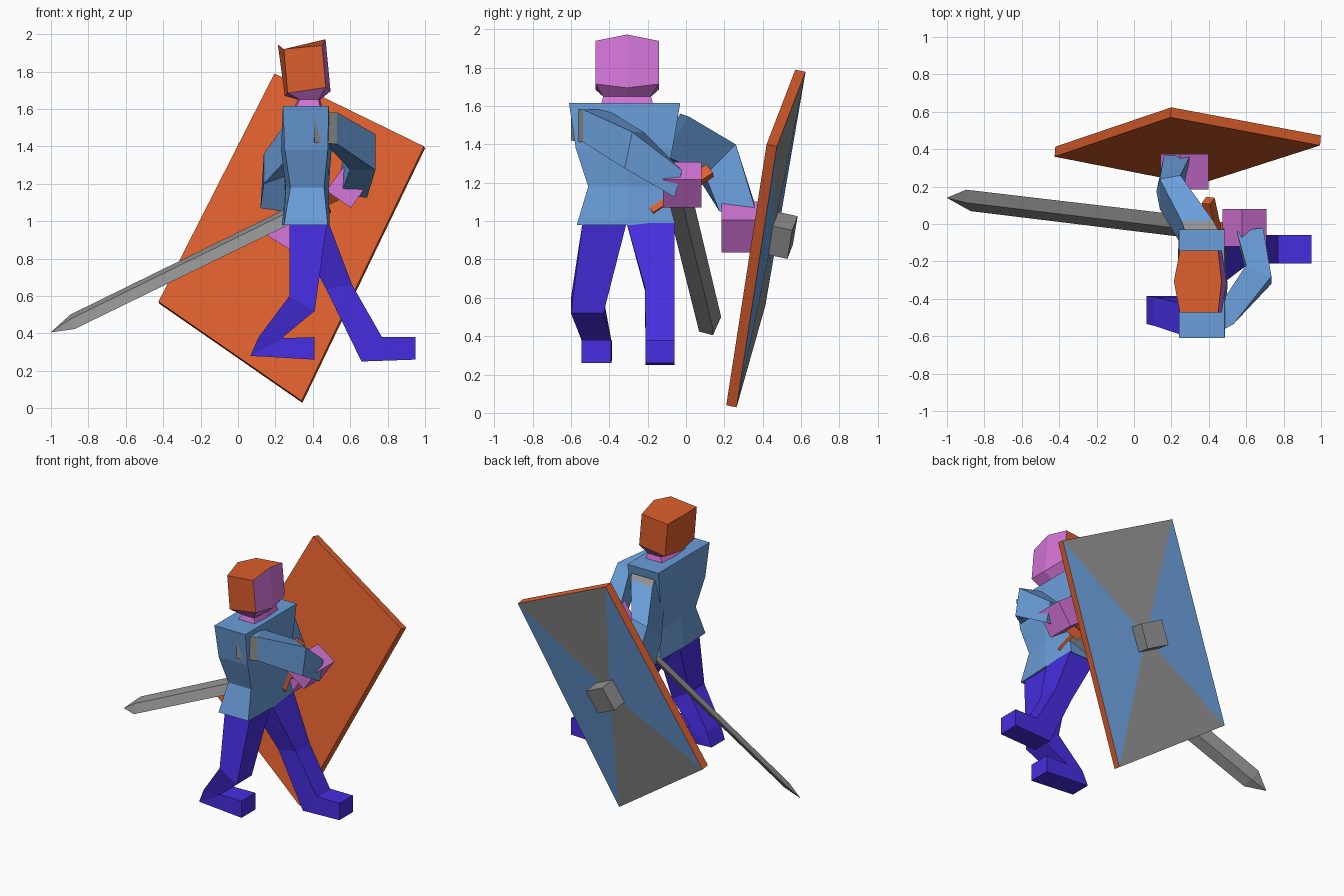
import bpy, bmesh, math
from mathutils import Vector as V, Matrix

if "Cube" in bpy.data.objects:
    bpy.data.objects.remove(bpy.data.objects["Cube"])


def material(name, color):
    m = bpy.data.materials.new(name)
    m.diffuse_color = (*color, 1)
    m.use_nodes = True
    m.node_tree.nodes["Principled BSDF"].inputs["Base Color"].default_value = m.diffuse_color
    return m


ORANGE = material("orange", (0.72, 0.114, 0.026))
BLUE = material("cloth_blue", (0.144, 0.342, 0.70))
VIOLET = material("trouser_violet", (0.061, 0.027, 0.74))
PINK = material("skin_pink", (0.67, 0.18, 0.70))
GREY = material("steel_grey", (0.28, 0.28, 0.28))


def finish(name, bm, mats):
    bmesh.ops.recalc_face_normals(bm, faces=bm.faces[:])
    me = bpy.data.meshes.new(name)
    bm.to_mesh(me)
    bm.free()
    for m in mats:
        me.materials.append(m)
    ob = bpy.data.objects.new(name, me)
    bpy.context.collection.objects.link(ob)
    return ob


def loft(name, rings, mats):
    """Skin a list of equal-length rings; side k of segment i is face i*n+k."""
    bm = bmesh.new()
    vs = [[bm.verts.new(p) for p in r] for r in rings]
    n = len(rings[0])
    for a, b in zip(vs, vs[1:]):
        for k in range(n):
            j = (k + 1) % n
            bm.faces.new((a[k], a[j], b[j], b[k]))
    bm.faces.new(vs[0])
    bm.faces.new(vs[-1])
    return finish(name, bm, mats)


def frame(c, s, u):
    """Four corners around c with half vectors s and u."""
    c, s, u = V(c), V(s), V(u)
    return [c - s - u, c + s - u, c + s + u, c - s + u]


def box(name, c, half, axes, mat):
    x, y, z = (V(a).normalized() * h for a, h in zip(axes, half))
    return loft(name, [frame(V(c) - z, x, y), frame(V(c) + z, x, y)], [mat])


def tilted(deg, axis="Y"):
    return Matrix.Rotation(math.radians(deg), 3, axis).transposed()


# Torso: six-sided tunic with a slight centre ridge front and back
def tunic_ring(z, x0, x1, y0, y1, bulge):
    ym = (y0 + y1) / 2
    return [(x0, y0, z), (x1, y0, z), (x1 + bulge, ym, z),
            (x1, y1, z), (x0, y1, z), (x0 - bulge, ym, z)]


loft("torso", [tunic_ring(1.615, .24, .485, -.61, -.03, 0),
               tunic_ring(1.38, .25, .48, -.575, -.07, .02),
               tunic_ring(1.18, .28, .46, -.51, -.11, .025),
               tunic_ring(.98, .245, .48, -.57, -.055, .01)], [BLUE])


# Head: six-sided, hair everywhere except the face, jaw and neck
def head_ring(back, side_back, side_front, front, w):
    y = -.307
    sides = lambda s: [(side_back[0], y + s * w, side_back[1]),
                       (side_front[0], y + s * w, side_front[1])]
    return ([(back[0], y, back[1])] + sides(-1) + [(front[0], y, front[1])]
            + sides(1)[::-1])


head = loft("head", [
    head_ring((.30, 1.61), (.31, 1.61), (.44, 1.61), (.45, 1.61), .135),
    head_ring((.32, 1.65), (.33, 1.65), (.43, 1.65), (.44, 1.65), .125),
    head_ring((.25, 1.67), (.265, 1.685), (.47, 1.715), (.495, 1.695), .165),
    head_ring((.213, 1.945), (.245, 1.92), (.45, 1.94), (.468, 1.973), .165),
], [PINK, ORANGE])
for f in head.data.polygons:
    if f.center.z > 1.75 and (f.normal.x < .5 or f.normal.z > .7):
        f.material_index = 1


# Legs: each ring is a back point and a front point across a y span
def leg(name, rows):
    loft(name, [[(xb, y0, zb), (xf, y0, zf), (xf, y1, zf), (xb, y1, zb)]
                for xb, zb, xf, zf, y0, y1 in rows], [VIOLET])


leg("rear_leg", [(.275, .99, .475, .99, -.54, -.31),
                 (.275, .60, .41, .52, -.60, -.43),
                 (.11, .38, .24, .38, -.545, -.39),
                 (.067, .28, .25, .375, -.535, -.385),
                 (.41, .26, .41, .38, -.545, -.39)])
leg("forward_leg", [(.28, .99, .485, .99, -.31, -.06),
                    (.47, .64, .61, .66, -.215, -.06),
                    (.66, .25, .77, .38, -.21, -.06),
                    (.95, .26, .95, .38, -.21, -.06)])

# Arms with a grey shoulder patch on the outer side
sword_arm = loft("sword_arm", [
    frame((.395, -.50, 1.50), (.015, -.10, 0), (0, 0, .08)),
    frame((.50, -.477, 1.497), (.03, -.06, 0), (0, 0, .085)),
    frame((.667, -.27, 1.37), (.068, -.03, 0), (0, .02, .095)),
    frame((.62, -.05, 1.205), (.07, .01, -.01), (0, .02, .07))], [BLUE, GREY])
sword_arm.data.polygons[1].material_index = 1

shield_arm = loft("shield_arm", [
    frame((.36, -.09, 1.46), (.09, 0, 0), (0, .06, .10)),
    frame((.34, -.05, 1.435), (.085, 0, .01), (0, .065, .10)),
    frame((.193, .17, 1.30), (.055, .01, .02), (0, .08, .08)),
    frame((.21, .27, 1.06), (.07, 0, -.01), (.02, .095, 0))], [BLUE, GREY])
shield_arm.data.polygons[2].material_index = 1

# Hands
box("sword_hand", (.59, -.02, 1.19), (.08, .10, .09), tilted(35), PINK)
box("shield_hand", (.27, .28, .97), (.09, .095, .10), tilted(32), PINK)

# Sword: diamond blade, crossguard and grip
along = V((-1.25, .15, -.615)).normalized()
wide = V((-.026, .12, .08)).normalized()
flat = along.cross(wide).normalized()


def blade_ring(c, w, t):
    return [V(c) + wide * w, V(c) + flat * t, V(c) - wide * w, V(c) - flat * t]


loft("blade", [blade_ring((.46, -.035, 1.12), .074, .024),
               blade_ring((-.885, .126, .462), .07, .022),
               blade_ring((-1, .14, .406), .001, .001)], [GREY])
box("crossguard", (.43, -.03, 1.16), (.19, .03, .025), (wide, flat, along), ORANGE)
box("grip", (.54, -.04, 1.16), (.03, .03, .12), (wide, flat, along), ORANGE)

# Shield: orange slab, back split into grey ends and blue sides around a boss
front = [V(p) for p in ((.195, .57, 1.79), (.995, .42, 1.40),
                        (.34, .21, .04), (-.425, .36, .57))]
normal = (front[1] - front[0]).cross(front[3] - front[0]).normalized()
normal *= math.copysign(1, normal.y)
back = [p + normal * .055 for p in front]
mid = sum(back, V()) / 4
inner = [mid + (p - mid) * .1 + normal * .012 for p in back]
shield = loft("shield", [front, back, inner], [ORANGE, BLUE, GREY])
for k in range(4):
    shield.data.polygons[4 + k].material_index = 2 if k % 2 == 0 else 1
shield.data.polygons[9].material_index = 2

across = (front[1] - front[0]).normalized()
box("shield_boss", mid + normal * .06, (.085, .085, .055),
    (across, normal.cross(across), normal), GREY)
